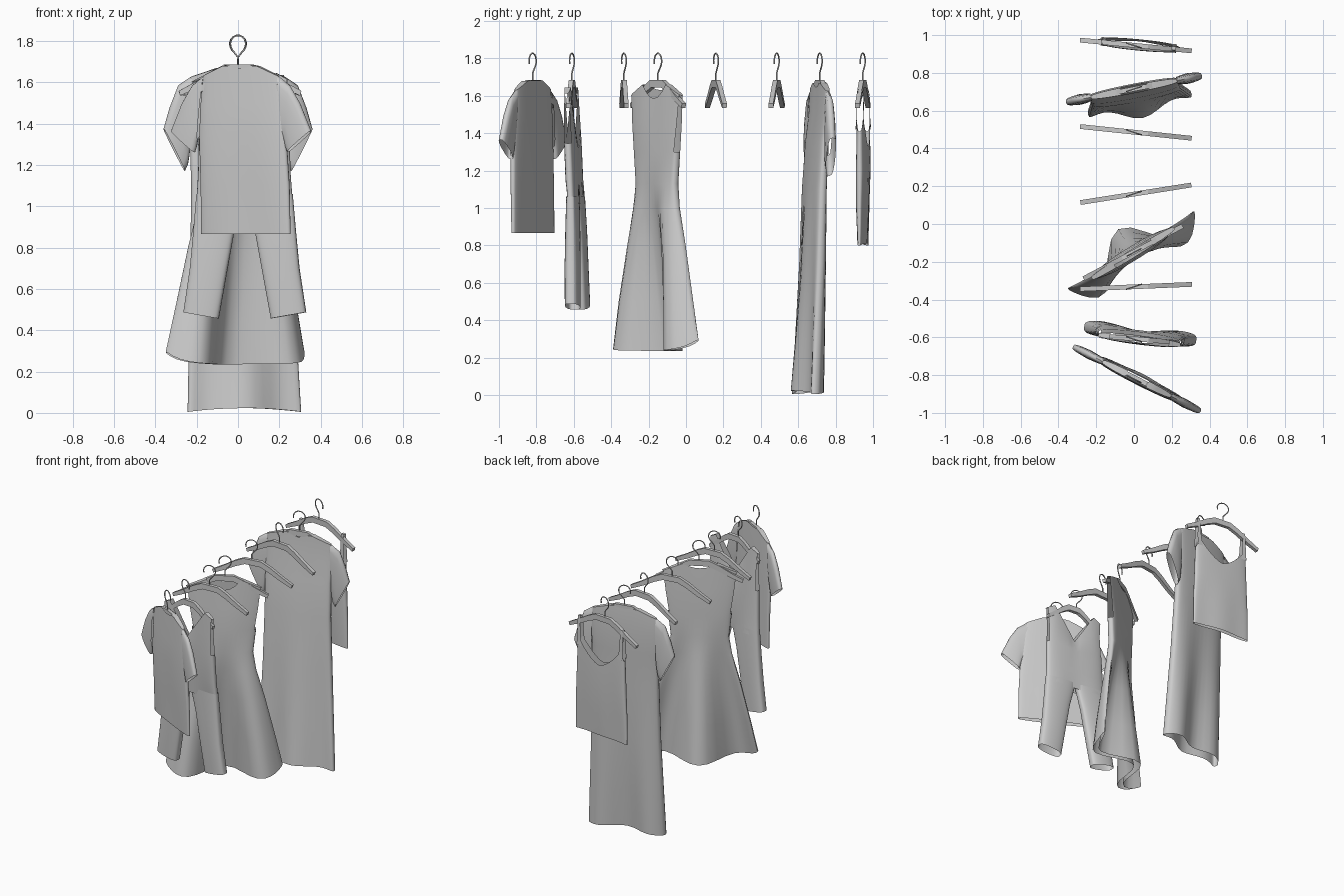
import bpy, math
from math import sin, cos, pi, radians

if "Cube" in bpy.data.objects:
    bpy.data.objects.remove(bpy.data.objects["Cube"])


def add_mesh(name, verts, faces, place, sharp=35):
    me = bpy.data.meshes.new(name)
    me.from_pydata(verts, [], faces)
    me.validate()
    me.shade_smooth()
    me.set_sharp_from_angle(angle=radians(sharp))
    ob = bpy.data.objects.new(name, me)
    bpy.context.collection.objects.link(ob)
    x, y, deg = place
    ob.location = (x, y, 0)
    ob.rotation_euler = (0, 0, radians(deg))
    return ob


# Hanger: bent wooden bar plus wire hook
def hanger(i, place, wide=1.0):
    half = [(0.065, 1.685), (0.13, 1.655), (0.22, 1.6), (0.297, 1.558), (0.29, 1.535),
            (0.2, 1.575), (0.12, 1.618), (0.055, 1.645)]
    pts = half + [(-x, z) for x, z in reversed(half)]
    n = len(pts)
    verts = [(x * wide, y, z) for y in (-0.0125, 0.0125) for x, z in pts]
    faces = [(k, (k + 1) % n, n + (k + 1) % n, n + k) for k in range(n)]
    for o in (0, n):  # fronts as quad strips
        faces += [(o + k, o + k + 1, o + 6 - k, o + 7 - k) for k in range(3)]
        faces += [(o + n - 1 - k, o + n - 2 - k, o + n - 7 + k, o + n - 8 + k) for k in range(3)]
        faces.append((o, o + 7, o + 8, o + 15))
    add_mesh(f"hanger_{i}", verts, faces, place, 20)

    path = [(0, 1.67), (0, 1.72), (0.014, 1.738)]
    path += [(0.042 * cos(radians(a)), 1.785 + 0.042 * sin(radians(a))) for a in range(-40, 201, 24)]
    cu = bpy.data.curves.new(f"hook_{i}", 'CURVE')
    cu.dimensions = '3D'
    cu.bevel_depth = 0.004
    cu.bevel_resolution = 1
    sp = cu.splines.new('POLY')
    sp.points.add(len(path) - 1)
    for p, (x, z) in zip(sp.points, path):
        p.co = (x, 0, z, 1)
    ob = bpy.data.objects.new(f"hook_{i}", cu)
    bpy.context.collection.objects.link(ob)
    x, y, deg = place
    ob.location = (0, y, 0)
    turn = max(18, abs(deg))
    ob.rotation_euler = (0, 0, radians(turn if deg > 0 else 180 - turn))
    bpy.ops.object.select_all(action='DESELECT')
    ob.select_set(True)
    bpy.context.view_layer.objects.active = ob
    bpy.ops.object.convert(target='MESH')


# Neckline height: shoulders slope from hi to lo, opening of relative width w
def neckline(hi, lo, w, front, back, power=2):
    def f(t, s):
        a = abs(t)
        if a > w:
            return hi - (hi - lo) * (a - w) / (1 - w)
        return hi - (front if s < 0 else back) * (1 - (a / w) ** power)
    f.w = w
    return f


def boxy(s):  # flattened section of hanging cloth
    return math.copysign(abs(s) ** 0.55, s) if abs(s) > 1e-6 else 0.0


# Cloth tube lofted through rows (z, cx, half width, depth, y shift, fold)
def cloth(name, rows, place, top=None, chest=1.2, hem=None, arm=None, m=20):
    n = 2 * m
    verts, faces = [], []
    ztop = rows[-1][0]
    for r, (z, cx, hw, d, vy, fold) in enumerate(rows):
        for j in range(n):
            t, s = cos(pi * j / m), sin(pi * j / m)
            zz = z
            if top and z > chest:
                zz = chest + (z - chest) * (top(t, s) - chest) / (ztop - chest)
            if hem and r == 0:
                zz += hem(t)
            verts.append((cx + hw * t, vy + d * boxy(s) + fold * cos(1.5 * pi * t), zz))
    for r in range(len(rows) - 1):
        for j in range(n):
            if arm and rows[r][0] >= arm and abs(cos(pi * (j + 0.5) / m)) > 0.96:
                continue  # open armhole
            k = (j + 1) % n
            faces.append((r * n + j, r * n + k, r * n + n + k, r * n + n + j))
    if top and top.w < 1:  # shoulder seams
        o = (len(rows) - 1) * n
        for j in range(m):
            if abs(cos(pi * (j + 0.5) / m)) > top.w:
                faces.append((o + j, o + j + 1, o + (n - j - 1) % n, o + (n - j) % n))
    return add_mesh(name, verts, faces, place, 60)


# Pair of sleeves lofted through rings (upper point, lower point, depth)
def sleeves(name, rings, place, n=16):
    for sx, side in ((-1, "left"), (1, "right")):
        verts, faces = [], []
        for (ax, az), (bx, bz), d in rings:
            for j in range(n):
                c, s = cos(2 * pi * j / n), sin(2 * pi * j / n)
                verts.append((sx * ((ax + bx) / 2 + (ax - bx) / 2 * c), d * boxy(s),
                              (az + bz) / 2 + (az - bz) / 2 * c))
        for r in range(len(rings) - 1):
            for j in range(n):
                k = (j + 1) % n
                faces.append((r * n + j, r * n + k, r * n + n + k, r * n + n + j))
        add_mesh(f"{name}_{side}", verts, faces, place, 60)


# All eight hangers: x, y, turn in degrees
places = [(0.015, -0.82, -27), (0.03, -0.61, -5), (0.01, -0.332, 2.4), (-0.005, -0.15, 28),
          (0.01, 0.16, 9), (0.01, 0.485, -6), (0, 0.715, 11), (0.01, 0.945, -5.5)]
for i, p in enumerate(places):
    hanger(i + 1, p, {0: 0.85, 1: 0.72, 6: 0.95}.get(i, 1))

# Short-sleeved shirt
P = places[0]
cloth("shirt_body", [(0.865, 0.02, 0.242, 0.02, 0.012, 0), (1.1, 0.018, 0.24, 0.026, 0.008, 0.004),
                     (1.33, 0.01, 0.235, 0.028, 0, 0), (1.5, 0.005, 0.225, 0.025, 0, 0),
                     (1.685, 0, 0.205, 0.019, 0, 0)],
      P, neckline(1.685, 1.63, 0.38, 0.018, 0.005), 1.33)
sleeves("shirt_sleeve", [((0.2, 1.632), (0.235, 1.32), 0.019), ((0.265, 1.585), (0.24, 1.305), 0.022),
                         ((0.32, 1.5), (0.243, 1.285), 0.024), ((0.38, 1.365), (0.25, 1.26), 0.021)], P)

# Jumpsuit with a deep V neck and two legs
P = (0.03, -0.605, -7)
cloth("jumpsuit_body", [(1.02, 0, 0.235, 0.03, 0.015, -0.008), (1.15, 0, 0.226, 0.034, 0.008, 0),
                        (1.35, 0, 0.22, 0.034, 0, 0), (1.5, 0, 0.216, 0.028, -0.005, 0),
                        (1.64, 0, 0.222, 0.02, -0.008, 0)],
      P, neckline(1.645, 1.61, 0.7, 0.22, 0.24, 1), 1.3, arm=1.35)
for sx, side in ((-1, "left"), (1, "right")):
    cloth(f"jumpsuit_leg_{side}",
          [(0.46, sx * 0.213, 0.086, 0.04, 0.025, 0), (0.7, sx * 0.175, 0.092, 0.04, 0.02, 0),
           (0.88, sx * 0.15, 0.1, 0.037, 0.018, 0), (1.06, sx * 0.118, 0.117, 0.031, 0.015, 0)],
          P, hem=lambda t, k=sx: 0.012 + 0.015 * t * k)

# Flared sleeveless dress with deep folds
P = (-0.005, -0.155, 31.5)
cloth("flared_dress", [(0.235, 0, 0.392, 0.025, 0.02, 0.105), (0.5, 0, 0.345, 0.03, 0.012, 0.075),
                       (0.8, 0, 0.272, 0.034, 0.005, 0.04), (1.0, 0, 0.215, 0.038, 0, 0.015),
                       (1.13, 0, 0.195, 0.038, 0, 0), (1.3, 0, 0.215, 0.038, 0, 0),
                       (1.48, 0, 0.24, 0.03, 0, 0), (1.65, 0, 0.258, 0.02, 0, 0)],
      P, neckline(1.66, 1.6, 0.45, 0.075, 0.03), 1.3, arm=1.3,
      hem=lambda t: 0.05 * abs(t) ** 10 + 0.01 * t * t)

# Long dress with wide half sleeves
P = places[6]
cloth("long_dress_body", [(0.005, 0.015, 0.28, 0.045, -0.085, -0.03), (0.3, 0.012, 0.268, 0.045, -0.068, -0.02),
                          (0.7, 0.008, 0.252, 0.043, -0.046, -0.008), (1.1, 0.003, 0.24, 0.04, -0.03, 0),
                          (1.35, 0, 0.24, 0.035, -0.015, 0), (1.52, 0, 0.245, 0.028, 0, 0),
                          (1.67, 0, 0.235, 0.02, 0, 0)],
      P, neckline(1.675, 1.625, 0.36, 0.03, 0.01), 1.35, hem=lambda t: 0.018 * (1 - t * t))
sleeves("long_dress_sleeve", [((0.23, 1.628), (0.235, 1.28), 0.02), ((0.295, 1.585), (0.24, 1.24), 0.026),
                              ((0.338, 1.475), (0.247, 1.2), 0.028), ((0.367, 1.375), (0.262, 1.17), 0.024)], P)

# Strappy top
P = (0.025, 0.948, -5.5)
edge = lambda t, s: 1.33 + 0.15 * abs(t / 0.9) ** 1.6 - 0.1 * max(0, abs(t) - 0.9) / 0.1
edge.w = 1
cloth("strappy_top_body", [(0.8, 0, 0.225, 0.015, 0, 0.004), (1.0, 0, 0.222, 0.024, 0, 0.004),
                           (1.2, 0, 0.212, 0.03, 0, 0), (1.34, 0, 0.205, 0.026, 0, 0)],
      P, edge, 1.2, hem=lambda t: 0.01 * (1 - t * t))
path = [(0.024, 1.42), (0.018, 1.49), (0.017, 1.59), (0.01, 1.635),
        (-0.01, 1.635), (-0.017, 1.59), (-0.018, 1.49), (-0.024, 1.42)]
for sx, side in ((-1, "left"), (1, "right")):
    v = []
    for y, z in path:
        w = 0.011 + 0.016 * max(0, (1.53 - z) / 0.11)
        v += [(sx * (0.186 - w), y * 0.95, z), (sx * (0.186 + min(w, 0.014)), y * 0.95, z)]
    f = [(2 * k, 2 * k + 1, 2 * k + 3, 2 * k + 2) for k in range(len(path) - 1)]
    add_mesh(f"strap_{side}", v, f, P, 60)
